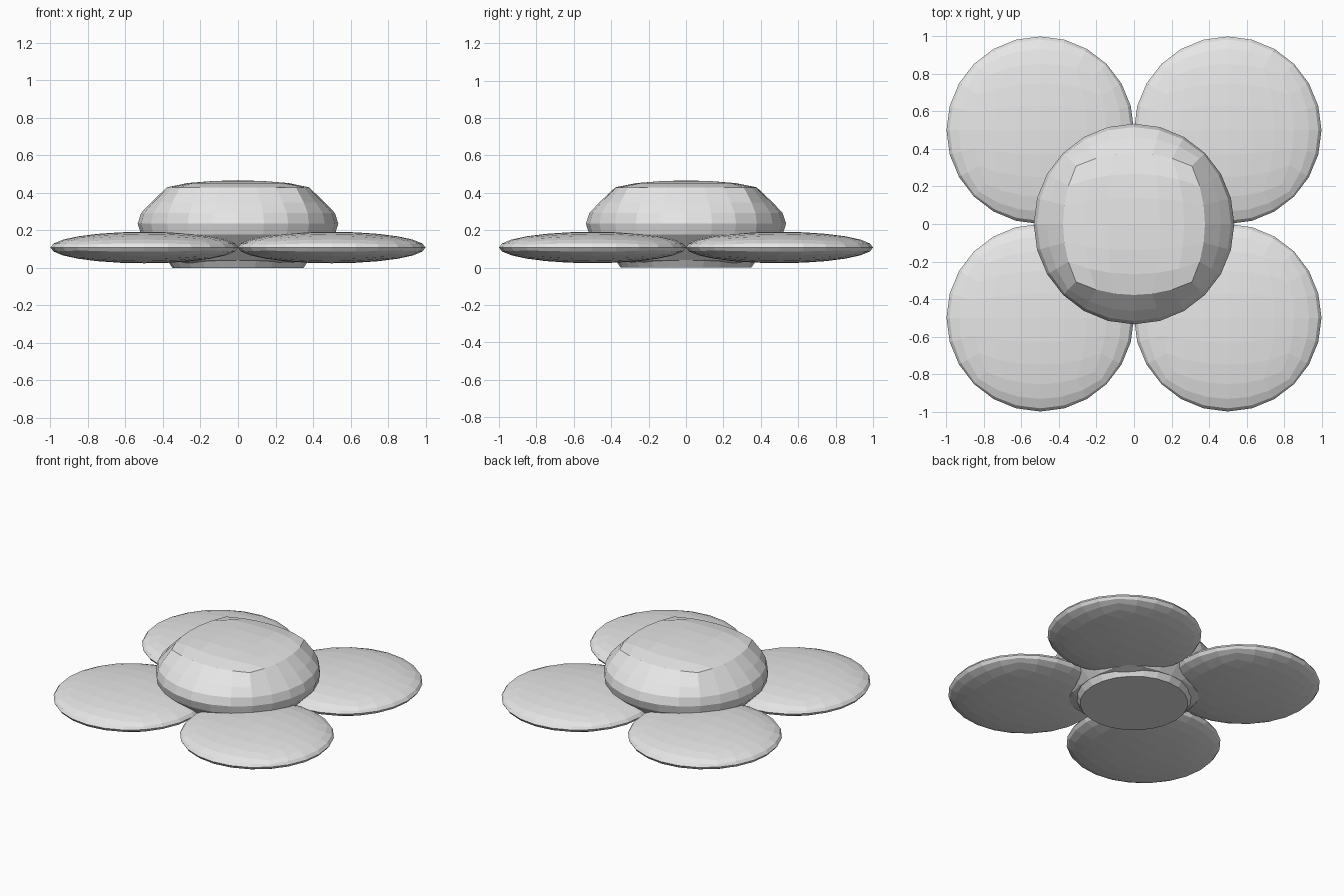
import bpy, bmesh, math

if "Cube" in bpy.data.objects:
    bpy.data.objects.remove(bpy.data.objects["Cube"])

gray = bpy.data.materials.new("plain_gray")
gray.diffuse_color = (0.8, 0.8, 0.8, 1)
gray.use_nodes = True
gray.node_tree.nodes["Principled BSDF"].inputs["Base Color"].default_value = gray.diffuse_color

N = 6  # divisions per cube edge, 24 sides around the equator


def round_cube(name, centre, radius, half_height, rows=None):
    """Cube grid rounded into a squashed ball; rows optionally flattens the caps."""
    bm = bmesh.new()
    for axis in range(3):
        for sign in (-1, 1):
            grid = []
            for i in range(N + 1):
                line = []
                for j in range(N + 1):
                    p = [0, 0, 0]
                    p[axis] = sign
                    p[(axis + 1) % 3] = math.tan(math.radians(-45 + 15 * i))
                    p[(axis + 2) % 3] = math.tan(math.radians(-45 + 15 * j))
                    d = math.sqrt(sum(c * c for c in p))
                    x, y, z = (c / d for c in p)
                    if rows:
                        # height by ring: outer rings lie on the sides, inner rings on the cap
                        side = max(abs(p[0]), abs(p[1]))
                        angle = math.degrees(math.atan2(abs(p[2]), side))
                        z = math.copysign(rows[round(angle / 15)], p[2]) if angle > 1 else 0
                    line.append(bm.verts.new((centre[0] + x * radius,
                                              centre[1] + y * radius,
                                              centre[2] + z * half_height)))
                grid.append(line)
            for i in range(N):
                for j in range(N):
                    bm.faces.new((grid[i][j], grid[i + 1][j],
                                  grid[i + 1][j + 1], grid[i][j + 1]))
    bmesh.ops.remove_doubles(bm, verts=bm.verts, dist=1e-5)
    bmesh.ops.recalc_face_normals(bm, faces=bm.faces)
    return finish(bm, name)


def finish(bm, name):
    mesh = bpy.data.meshes.new(name)
    bm.to_mesh(mesh)
    bm.free()
    mesh.materials.append(gray)
    obj = bpy.data.objects.new(name, mesh)
    bpy.context.collection.objects.link(obj)
    return obj


# Four flat petals
for name, sx, sy in (("front_left", -1, -1), ("front_right", 1, -1),
                     ("back_left", -1, 1), ("back_right", 1, 1)):
    round_cube("petal_" + name, (0.5 * sx, 0.5 * sy, 0.108), 0.5, 0.084)

# Domed centre with flattened top and bottom
round_cube("flower_centre", (0, 0, 0.235), 0.535, 0.232,
           rows=(0, 0.247, 0.49, 0.838, 0.936, 0.98, 1))

# Round base plate under the centre
bm = bmesh.new()
bmesh.ops.create_cone(bm, cap_ends=True, cap_tris=False, segments=24,
                      radius1=0.35, radius2=0.38, depth=0.045)
bmesh.ops.translate(bm, verts=bm.verts, vec=(0, 0, 0.0225))
finish(bm, "base_plate")
